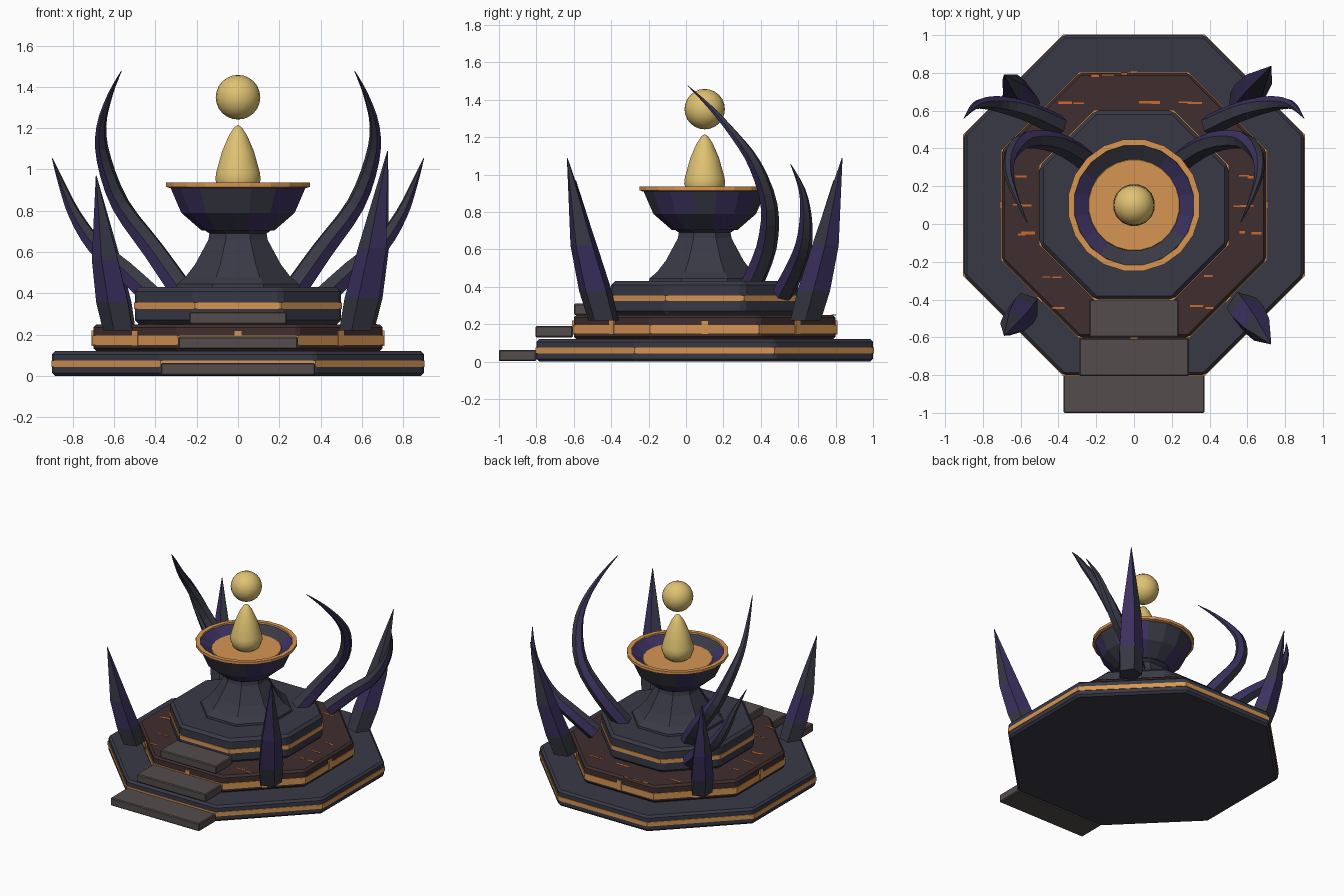
import bpy, bmesh, math, random
from mathutils import Vector

if "Cube" in bpy.data.objects:
    bpy.data.objects.remove(bpy.data.objects["Cube"])

CY = 0.1  # shared centre of the round parts
random.seed(4)


def material(name, rgb):
    lin = [((c / 255 + 0.055) / 1.055) ** 2.4 for c in rgb]
    m = bpy.data.materials.new(name)
    m.diffuse_color = (*lin, 1)
    m.use_nodes = True
    m.node_tree.nodes["Principled BSDF"].inputs["Base Color"].default_value = m.diffuse_color
    return m


slate = material("dark slate", (56, 57, 69))
purple = material("deep purple", (60, 49, 96))
brown = material("dark brown", (64, 46, 46))
stone = material("step stone", (84, 76, 76))
bronze = material("bronze trim", (214, 149, 82))
ember = material("ember orange", (205, 105, 45))
gold = material("pale gold", (224, 194, 114))


def finish(bm, name, mats, bevel=0, smooth=False):
    bmesh.ops.recalc_face_normals(bm, faces=bm.faces[:])
    me = bpy.data.meshes.new(name)
    bm.to_mesh(me)
    bm.free()
    for m in mats:
        me.materials.append(m)
    ob = bpy.data.objects.new(name, me)
    bpy.context.collection.objects.link(ob)
    if bevel:
        b = ob.modifiers.new("bevel", 'BEVEL')
        b.width, b.segments, b.limit_method = bevel, 1, 'ANGLE'
    if smooth:
        for p in me.polygons:
            p.use_smooth = True
    return ob


def loft(name, rings, mats, rule=None, caps=True, **kw):
    """Skin a list of point rings; rule(ring, side, centre) picks the colour."""
    bm = bmesh.new()
    vs = [[bm.verts.new(p) for p in r] for r in rings]
    n = len(vs[0])
    for i in range(len(vs) - 1):
        for k in range(n):
            f = bm.faces.new((vs[i][k], vs[i][(k + 1) % n], vs[i + 1][(k + 1) % n], vs[i + 1][k]))
            if rule:
                f.material_index = rule(i, k, f.calc_center_median())
    if caps:
        bm.faces.new(vs[0])
        bm.faces.new(vs[-1])
    return finish(bm, name, mats, **kw)


def ring(r, z, n, off=0.5):
    return [Vector((r * math.cos(math.tau * (k + off) / n), CY + r * math.sin(math.tau * (k + off) / n), z))
            for k in range(n)]


def turned(name, profile, n, mats, rule=None, **kw):
    return loft(name, [ring(r, z, n) for r, z in profile], mats, rule, **kw)


def octagon(name, apothem, z0, z1, mat, bevel=0):
    r = apothem / math.cos(math.pi / 8)
    return turned(name, [(r, z0), (r, z1)], 8, [mat], bevel=bevel)


def box(name, centre, size, mat, bevel=0, turn=0):
    bm = bmesh.new()
    bmesh.ops.create_cube(bm, size=1)
    bmesh.ops.scale(bm, vec=size, verts=bm.verts[:])
    ob = finish(bm, name, [mat], bevel)
    ob.location, ob.rotation_euler.z = centre, turn
    return ob


# Three octagonal tiers with trim bands
octagon("base_tier", 0.9, 0, 0.12, slate, 0.015)
octagon("middle_tier", 0.7, 0.12, 0.25, brown, 0.015)
octagon("upper_tier", 0.5, 0.25, 0.43, slate, 0.02)
octagon("base_trim", 0.904, 0.043, 0.075, bronze)
octagon("middle_trim", 0.704, 0.15, 0.195, bronze)
octagon("upper_trim", 0.504, 0.325, 0.355, bronze)

# Bronze studs in the middle of each side of the middle tier
for k in range(8):
    a = k * math.pi / 4
    box(f"stud_{k}", (0.703 * math.cos(a), CY + 0.703 * math.sin(a), 0.183),
        (0.012, 0.04, 0.075), bronze, turn=a)

# Thin glowing cracks on top of the middle tier
for y, x0, x1 in [(0.79, -.28, .28), (0.64, -.48, .48), (0.25, -.66, -.52), (0.25, .52, .68), (0.1, -.66, -.52),
                  (0.1, .52, .66), (-.05, -.66, -.52), (-.05, .52, .68), (-.28, -.5, -.38), (-.28, .36, .52),
                  (-.44, -.45, -.26), (-.44, .26, .42)]:
    for j in range(max(2, int((x1 - x0) / 0.14))):
        w = random.uniform(0.03, 0.08)
        box("crack", (random.uniform(x0 + w / 2, x1 - w / 2), y + random.uniform(-.006, .006), 0.25),
            (w, random.uniform(0.006, 0.016), 0.004), ember)

# Front steps
for k, (hw, y, z) in enumerate([(0.373, -0.9, 0.033), (0.29, -0.705, 0.16), (0.235, -0.5, 0.28)]):
    box(f"step_{k}", (0, y, z), (2 * hw, 0.2, 0.06), stone, 0.006)

# Pedestal and bowl
turned("pedestal", [(0.325, 0.42), (0.32, 0.445), (0.275, 0.48), (0.225, 0.54), (0.155, 0.66), (0.15, 0.69),
                    (0.19, 0.715)], 8, [slate])


def bowl_colour(i, k, c):
    x, y = c.x, c.y - CY
    if i >= 3:
        return int(abs(x) > abs(y))
    return round(math.atan2(y, x) / (math.pi / 4)) % 2


turned("bowl", [(0.18, 0.705), (0.28, 0.79), (0.335, 0.915), (0.322, 0.925), (0.24, 0.875)], 16,
       [slate, purple], bowl_colour)
turned("bowl_rim", [(0.335, 0.91), (0.352, 0.916), (0.352, 0.936), (0.32, 0.936), (0.318, 0.915), (0.335, 0.91)],
       20, [bronze], caps=False)
turned("bowl_embers", [(0.245, 0.874), (0.24, 0.882)], 24, [bronze])

# Flame drop and floating orb
turned("flame", [(0.06, 0.875), (0.095, 0.9), (0.112, 0.95), (0.108, 0.985), (0.078, 1.09), (0.045, 1.165),
                 (0.018, 1.205), (0.002, 1.215)], 16, [gold], smooth=True)
bm = bmesh.new()
bmesh.ops.create_uvsphere(bm, u_segments=20, v_segments=12, radius=0.108)
orb = finish(bm, "orb", [gold], smooth=True)
orb.location = (0, CY, 1.35)


# Curved horns: tube swept along a smooth path
def spline(pts, steps=3):
    p = [pts[0]] + pts + [pts[-1]]
    out = []
    for i in range(1, len(p) - 2):
        a, b, c, d = p[i - 1:i + 3]
        for s in range(steps):
            t = s / steps
            out.append(0.5 * (2 * b + (c - a) * t + (2 * a - 5 * b + 4 * c - d) * t * t
                              + (3 * b - a - 3 * c + d) * t ** 3))
    return out + [pts[-1]]


def horn(name, pts, side):
    path = spline([Vector((side * x, y, z, r)) for x, y, z, r in pts])
    rings = []
    for i, q in enumerate(path):
        t = (path[min(i + 1, len(path) - 1)] - path[max(i - 1, 0)]).to_3d().normalized()
        u = t.cross(Vector((-side, 1, 0))).normalized()
        v = t.cross(u)
        c = q.to_3d()
        rings.append([c + max(q.w, 0.002) * (u * math.cos(a) + v * math.sin(a) * side)
                      for a in [math.tau * k / 6 for k in range(6)]])
    loft(name, rings, [slate, purple], lambda i, k, c: int(k in (1, 4)))


TALL = [(.27, .35, .41, .062), (.41, .43, .61, .056), (.57, .445, .83, .046), (.65, .37, 1.05, .036),
        (.662, .26, 1.21, .024), (.62, .13, 1.36, .013), (.566, .01, 1.475, .002)]
SHORT = [(.4, .52, .37, .06), (.55, .59, .51, .054), (.69, .63, .63, .045), (.79, .64, .78, .032),
         (.85, .62, .92, .018), (.9, .56, 1.055, .002)]

# Leaning crystals: four-sided, with a purple middle section
def crystal(name, base, tip, size):
    base, tip = Vector(base), Vector(tip)
    rings = []
    for t, r, out in [(0, .085, 0), (.18, .092, .01), (.46, .075, .02), (1, .002, 0)]:
        c = base.lerp(tip, t)
        d = Vector((tip.x - base.x, tip.y - base.y, 0)).normalized()
        c += d * out
        s = Vector((-d.y, d.x, 0))
        rings.append([c + size * r * (d * math.cos(a) + s * math.sin(a))
                      for a in [math.tau * (k + .25) / 5 for k in range(5)]])
    loft(name, rings, [slate, purple], lambda i, k, c: int(i == 1 or (i == 2 and k % 3 == 1)))


for side, label in ((1, "right"), (-1, "left")):
    horn(f"tall_horn_{label}", TALL, side)
    horn(f"short_horn_{label}", SHORT, side)
    for s, end in ((1, "back"), (-1, "front")):
        tx, ty, tz, k = (.725, .735, 1.09, 1.0) if side > 0 else (.687, .69, .97, .93)
        crystal(f"crystal_{end}_{label}", (side * .575, CY + s * .54, .22), (side * tx, CY + s * ty, tz), k)
